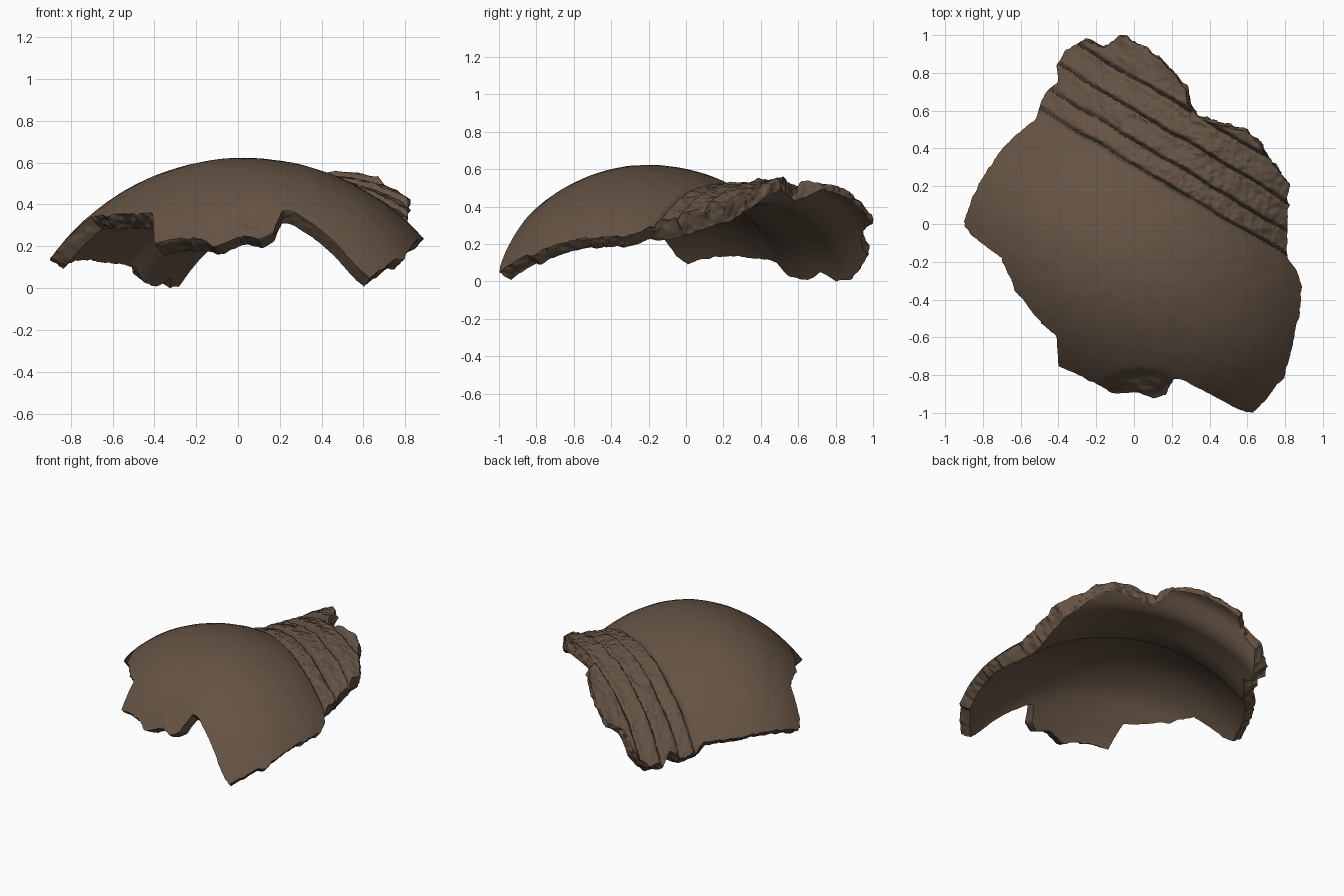
import bpy, bmesh, math
from mathutils import Vector, noise

if "Cube" in bpy.data.objects:
    bpy.data.objects.remove(bpy.data.objects["Cube"])

# Top-view outline of the broken fragment, clockwise from the neck tip
OUTLINE = [(-.08, 1), (.02, .95), (.14, .87), (.22, .78), (.275, .71), (.28, .63), (.32, .57),
           (.42, .53), (.58, .49), (.66, .42), (.72, .34), (.82, .21), (.81, .05), (.81, -.18),
           (.86, -.24), (.89, -.33), (.87, -.5), (.83, -.68), (.79, -.82), (.72, -.9), (.63, -1),
           (.55, -.98), (.4, -.9), (.27, -.83), (.21, -.82), (.17, -.9), (.1, -.925), (0, -.89),
           (-.1, -.9), (-.25, -.82), (-.4, -.75), (-.41, -.6), (-.52, -.49), (-.63, -.35),
           (-.7, -.18), (-.78, -.12), (-.86, -.06), (-.9, .01), (-.86, .13), (-.8, .25),
           (-.68, .42), (-.52, .56), (-.5, .62), (-.47, .7), (-.4, .75), (-.41, .84),
           (-.36, .92), (-.26, .975), (-.16, .93)]
GROOVES = (.265, .375, .515, .66)    # along the pot axis
NECK = .26                           # where the body meets the neck
N, RINGS, INNER, WALL = 560, 120, 50, 8


def step(a, b, t):
    t = min(1, max(0, (t - a) / (b - a)))
    return t * t * (3 - 2 * t)


def fbm(p, freq):
    return noise.fractal(Vector(p) * freq, 1.0, 2.0, 4)


def axes(x, y):
    """Pot axis coordinate u and coordinate across it v."""
    return .51 * x + .86 * y, .86 * x - .51 * y


def base_z(x, y):
    """Smooth pot surface: swollen body running into a flaring neck."""
    u, v = axes(x, y)
    dv = (v - .13) * (.967 - .014 * step(0, .4, -u))
    du = u + .157
    body = 1.16 * math.sqrt(max(.05, 1 - du * du / (.835 if du < 0 else 1)))
    neck = 1.045 + .02 * step(.3, .6, u) + .045 * step(.6, .85, u)
    k = step(NECK - .01, NECK + .03, u)
    r = body + (neck - body) * k
    return -.545 + math.sqrt(max(.02, r * r - dv * dv)) + k * .05 * max(0, -v - .5)


def outer(x, y):
    """Outer skin with ridged, weathered neck bands and a chipped front edge."""
    u, v = axes(x, y)
    z = base_z(x, y)
    n = fbm((x, y, 3), 9)
    if u > NECK - .05:
        uu = u + .012 * fbm((x, y, 7), 4)
        k = step(NECK - .01, NECK + .02, uu)
        for g in GROOVES:
            z -= (.016 + .01 * fbm((x, y, g), 5)) * math.exp(-((uu - g) / .009) ** 2)
            z += .016 * step(0, .02, uu - g) * (1 - step(.02, .12, uu - g))
        z += k * (.008 * n + .007 * fbm((x, y, 1), 30))
    chip = 1 - step(.08, .2, math.hypot((x - .04) * .8, (y + .89) * 1.4))
    z += chip * (.012 * fbm((x, y, 5), 22) - .025)
    return Vector((x, y, z + .002 * n))


def inner(x, y):
    """Inner skin, offset along the smooth surface normal, thin at the neck tip."""
    h = .05
    nx = (base_z(x + h, y) - base_z(x - h, y)) / (2 * h)
    ny = (base_z(x, y + h) - base_z(x, y - h)) / (2 * h)
    n = Vector((-nx, -ny, 1)).normalized()
    u = axes(x, y)[0]
    t = .08 + .035 * step(.1, .4, u) - .075 * step(.58, .78, u) + .025 * step(.5, .75, -u)
    return Vector((x, y, base_z(x, y))) - n * t


# Resample the outline evenly and roughen it
pts = [Vector(p) for p in OUTLINE]
segs = list(zip(pts, pts[1:] + pts[:1]))
total = sum((b - a).length for a, b in segs)
edge, done, i = [], 0, 0
for k in range(N):
    d = total * k / N
    while d > done + (segs[i][1] - segs[i][0]).length:
        done += (segs[i][1] - segs[i][0]).length
        i += 1
    a, b = segs[i]
    p = a.lerp(b, (d - done) / (b - a).length)
    edge.append(p * (1 + .009 * fbm((p.x, p.y, 0), 18)))

bm = bmesh.new()


def ring(points):
    return [bm.verts.new(p) for p in points]


def bridge(a, b):
    for k in range(N):
        j = (k + 1) % N
        bm.faces.new((a[k], a[j], b[j], b[k]))


# Rings run from the crown out to the break, across it, and back under
top = bm.verts.new(outer(0, 0))
rows = [ring(outer(p.x * s, p.y * s) for p in edge)
        for s in ((r / RINGS) ** .9 for r in range(1, RINGS + 1))]
ends = [(outer(p.x, p.y), inner(p.x, p.y)) for p in edge]
for w in range(1, WALL):
    t = w / WALL
    row = []
    for a, b in ends:
        q = a.lerp(b, t)
        out = Vector((q.x, q.y, 0)).normalized()
        row.append(q + out * (.015 * fbm(q, 26) + .004 * math.sin(math.pi * t)))
    rows.append(ring(row))
rows += [ring(inner(p.x * r / INNER, p.y * r / INNER) for p in edge) for r in range(INNER, 0, -1)]
for a, b in zip(rows, rows[1:]):
    bridge(a, b)
bottom = bm.verts.new(inner(0, 0))
for k in range(N):
    j = (k + 1) % N
    bm.faces.new((top, rows[0][j], rows[0][k]))
    bm.faces.new((bottom, rows[-1][k], rows[-1][j]))
bmesh.ops.recalc_face_normals(bm, faces=bm.faces)

# Rest it on the ground
low = min(v.co.z for v in bm.verts)
bmesh.ops.translate(bm, verts=bm.verts, vec=(0, 0, -low))

mesh = bpy.data.meshes.new("pot_fragment")
bm.to_mesh(mesh)
bm.free()
clay = bpy.data.materials.new("brown clay")
clay.diffuse_color = (.13, .087, .058, 1)
clay.use_nodes = True
clay.node_tree.nodes["Principled BSDF"].inputs["Base Color"].default_value = clay.diffuse_color
mesh.materials.append(clay)
pot = bpy.data.objects.new("pot_fragment", mesh)
bpy.context.collection.objects.link(pot)
bpy.context.view_layer.objects.active = pot
pot.select_set(True)
bpy.ops.object.shade_smooth_by_angle(angle=math.radians(40))
